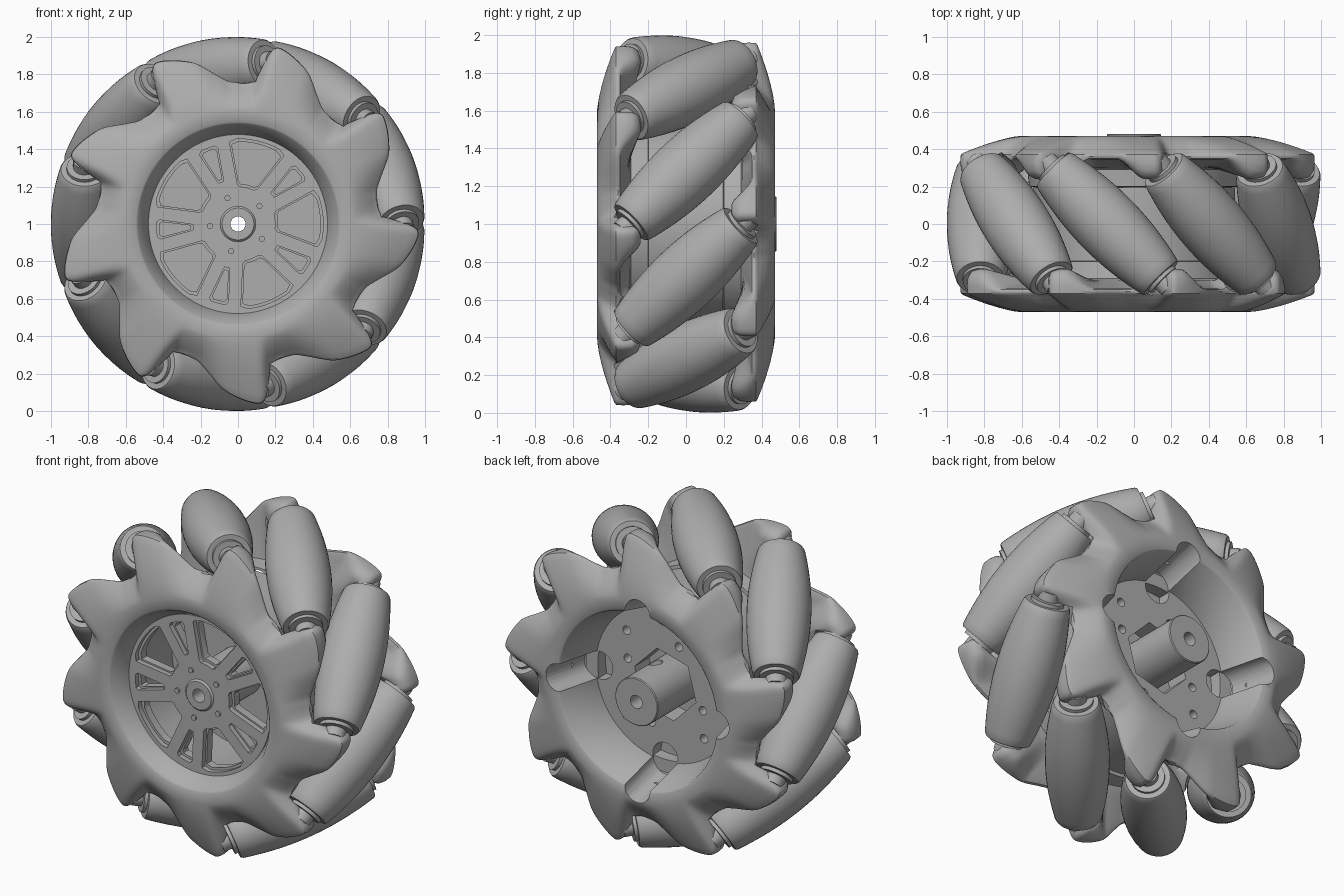
import bpy, bmesh, math
from mathutils import Matrix, Vector

if "Cube" in bpy.data.objects:
    bpy.data.objects.remove(bpy.data.objects["Cube"])

LIFT = Matrix.Translation((0, 0, 1))
ROLLERS = 9
PITCH = 360 / ROLLERS
FLIP = Matrix.Rotation(math.pi, 4, 'X')

grey = bpy.data.materials.new("wheel grey")
grey.use_nodes = True
grey.diffuse_color = (0.42, 0.42, 0.42, 1)
grey.node_tree.nodes["Principled BSDF"].inputs["Base Color"].default_value = grey.diffuse_color


def polar(r, deg, y=0.0):
    a = math.radians(deg)
    return Vector((r * math.cos(a), y, r * math.sin(a)))


def spin(deg):
    return Matrix.Rotation(-math.radians(deg), 4, 'Y')


def skin(bm, rings, matrix=Matrix(), cyclic=True, cap=False):
    """Bridge a list of closed rings of points."""
    rows = [[bm.verts.new(matrix @ p) for p in ring] for ring in rings]
    n = len(rows[0])
    pairs = list(zip(rows, rows[1:])) + ([(rows[-1], rows[0])] if cyclic else [])
    for a, b in pairs:
        for i in range(n):
            j = (i + 1) % n
            bm.faces.new((a[i], a[j], b[j], b[i]))
    if cap:
        bm.faces.new(rows[0][::-1])
        bm.faces.new(rows[-1])


def lathe(bm, profile, sides=64, matrix=Matrix(), cyclic=True, cap=False):
    rings = [[polar(r, 360 * i / sides, y) for i in range(sides)] for r, y in profile]
    skin(bm, rings, matrix, cyclic, cap)


def rod(bm, r, y0, y1, matrix=Matrix(), sides=24):
    lathe(bm, [(r, y0), (r, y1)], sides, matrix, False, True)


def make(name, bm, helper=False):
    bmesh.ops.recalc_face_normals(bm, faces=bm.faces)
    mesh = bpy.data.meshes.new(name)
    bm.to_mesh(mesh)
    bm.free()
    mesh.materials.append(grey)
    ob = bpy.data.objects.new(name, mesh)
    ob.matrix_world = LIFT
    ob.hide_render = helper
    bpy.context.collection.objects.link(ob)
    return ob


def activate(ob):
    bpy.ops.object.select_all(action='DESELECT')
    ob.select_set(True)
    bpy.context.view_layer.objects.active = ob


def carve(ob, cutter_bm):
    cutter = make("cutter", cutter_bm, True)
    mod = ob.modifiers.new("carve", 'BOOLEAN')
    mod.operation, mod.solver, mod.object = 'DIFFERENCE', 'EXACT', cutter
    activate(ob)
    bpy.ops.object.modifier_apply(modifier=mod.name)
    bpy.data.objects.remove(cutter)


def smooth(ob, deg=35):
    activate(ob)
    bpy.ops.object.shade_smooth_by_angle(angle=math.radians(deg))


# Barrel rollers, tilted 45 degrees, whose bulge follows the wheel's outer circle
AXIS_R, HALF = 0.82, 0.41


def barrel(t, gap=0.0):
    return 1 - math.sqrt(AXIS_R ** 2 + t * t / 2) + gap


def roller_matrix(k):
    return spin(20 + PITCH * k) @ Matrix.Translation((AXIS_R, 0, 0)) @ Matrix.Rotation(math.pi / 4, 4, 'X')


half = [(barrel(HALF * i / 10 * 0.97), HALF * i / 10 * 0.97) for i in range(11)]
half += [(0.125, HALF), (0.095, HALF), (0.095, HALF + 0.02), (0.06, HALF + 0.02), (0.06, 0.48)]
profile = [(r, -t) for r, t in half[:0:-1]] + half
for k in range(ROLLERS):
    bm = bmesh.new()
    lathe(bm, profile, 40, roller_matrix(k), False, True)
    smooth(make("roller_%d" % (k + 1), bm))

# Lobed side plates: outer radius against degrees clockwise from a lobe tip
TIP = 78
KEYS = [(0, .965), (3, .955), (7, .93), (13, .885), (19, .805), (24, .755),
        (30, .745), (34, .755), (36, .79), (38.3, .93), (40, .965)]


def raw_lobe(p):
    p %= PITCH
    for (a, ra), (b, rb) in zip(KEYS, KEYS[1:]):
        if p <= b:
            return ra + (rb - ra) * (p - a) / (b - a)


def lobe(deg):
    return sum(raw_lobe(TIP - deg + d * 0.5) for d in range(-3, 4)) / 7


def plate_ring(deg, wall):
    """Cross-section: conical recess wall, domed front, rim that thickens at the lobe tips."""
    R = lobe(deg)
    p = (TIP - deg) % PITCH
    w = min(max((min(p, PITCH - p) - 4) / 10, 0), 1)
    back = -.24 - .1 * w * w * (3 - 2 * w)
    pts = [(.468, wall), (.535, -.462), (.545, -.47)]
    for i in range(11):
        u = i / 10
        pts.append((.61 + (R - .62) * u, -.47 + .09 * u ** 1.5))
    pts += [(R + dr, -.37 + (back + .37) * f) for dr, f in ((.004, 0), (.007, .3), (.002, .65), (-.02, .9), (-.06, 1))]
    pts += [(.63, -.3), (.57, -.29), (.56, -.2), (.468, -.19)]
    return [polar(r, deg, y) for r, y in pts]


STEPS = 432
for name, turn, wall in (("front_side_plate", Matrix(), -.35), ("back_side_plate", FLIP, -.2)):
    bm = bmesh.new()
    skin(bm, [plate_ring(360 * i / STEPS, wall) for i in range(STEPS)], turn)
    plate = make(name, bm)
    # Clearance pockets around the rollers
    cut = bmesh.new()
    ends = HALF + 0.02
    ts = [ends * (i / 6 - 1) for i in range(13)]
    for k in range(ROLLERS):
        lathe(cut, [(barrel(t, 0.015), t) for t in ts], 40, roller_matrix(k), False, True)
    carve(plate, cut)
    if turn is FLIP:
        # Four slanted tool grooves in the rear recess wall
        cut = bmesh.new()
        for a in range(0, 360, 90):
            rod(cut, .085, -.1, .4, Matrix.Translation(polar(.46, a, .2)) @ spin(a) @ Matrix.Rotation(-0.26, 4, 'Z'))
        carve(plate, cut)
    smooth(plate, 40)

# Drum joining the two plates
bm = bmesh.new()
lathe(bm, [(.46, -.33), (.46, .195), (.54, .195), (.54, -.33)], 96)
smooth(make("drum", bm))


def window(bm, centre, r0, w0, r1, w1, y0, y1):
    """Rounded wedge cutter between two radii with given half angles."""
    n = 8
    out = [(r1 - (.015 if i in (0, n) else 0), centre + w1 * (2 * i / n - 1)) for i in range(n + 1)]
    inn = [(r0 + (.015 if i in (0, n) else 0), centre + w0 * (1 - 2 * i / n)) for i in range(n + 1)]
    skin(bm, [[polar(r, a, y) for r, a in out + inn] for y in (y0, y1)], cyclic=False, cap=True)


# Front spoked face with five wide windows and five slots, each with a stepped edge
bm = bmesh.new()
lathe(bm, [(.478, -.37), (.478, -.29), (.06, -.29), (.06, -.37)], 96)
face = make("spoked_face", bm)
for grow, y0, y1 in ((0, -.6, -.34), (.015, -.5, -.2)):
    cut = bmesh.new()
    for k in range(5):
        window(cut, 4 + 72 * k, .2 + grow, 15 - 100 * grow, .455 - grow, 20 - 100 * grow, y0, y1)
        window(cut, 40 + 72 * k, .24 + grow, 4 - 80 * grow, .435 - grow, 7 - 100 * grow, y0, y1)
    carve(face, cut)
smooth(face)

# Centre cap
bm = bmesh.new()
lathe(bm, [(.04, -.3), (.04, -.38), (.085, -.38), (.095, -.37), (.095, -.3)], 48)
smooth(make("centre_cap", bm))

# Small screws at the spoke roots
bm = bmesh.new()
for k in range(5):
    rod(bm, .016, -.38, -.36, Matrix.Translation(polar(.15, 40 + 72 * k)), 12)
smooth(make("face_screws", bm))

# Rear disc with a hexagonal pocket and blind screw holes
bm = bmesh.new()
lathe(bm, [(.475, .02), (.475, .2), (.1, .2), (.1, .02)], 96)
disc = make("rear_disc", bm)
cut = bmesh.new()
rod(cut, .215, .06, .4, spin(15), 6)
for k in range(4):
    for r, a in ((.27, 20), (.37, 45)):
        rod(cut, .026, .06, .4, Matrix.Translation(polar(r, a + 90 * k)), 16)
    rod(cut, .085, .12, .4, Matrix.Translation(polar(.44, 90 * k)))
carve(disc, cut)
smooth(disc)

# Axle boss with a through bore and a cross hole for the set screw
bm = bmesh.new()
lathe(bm, [(.04, -.3), (.04, .48), (.14, .48), (.145, .475), (.145, -.1), (.12, -.3)], 48)
boss = make("axle_boss", bm)
cut = bmesh.new()
rod(cut, .04, .02, .3, Matrix.Translation((0, .24, 0)) @ spin(75) @ Matrix.Rotation(-math.pi / 2, 4, 'Z'))
carve(boss, cut)
smooth(boss)
